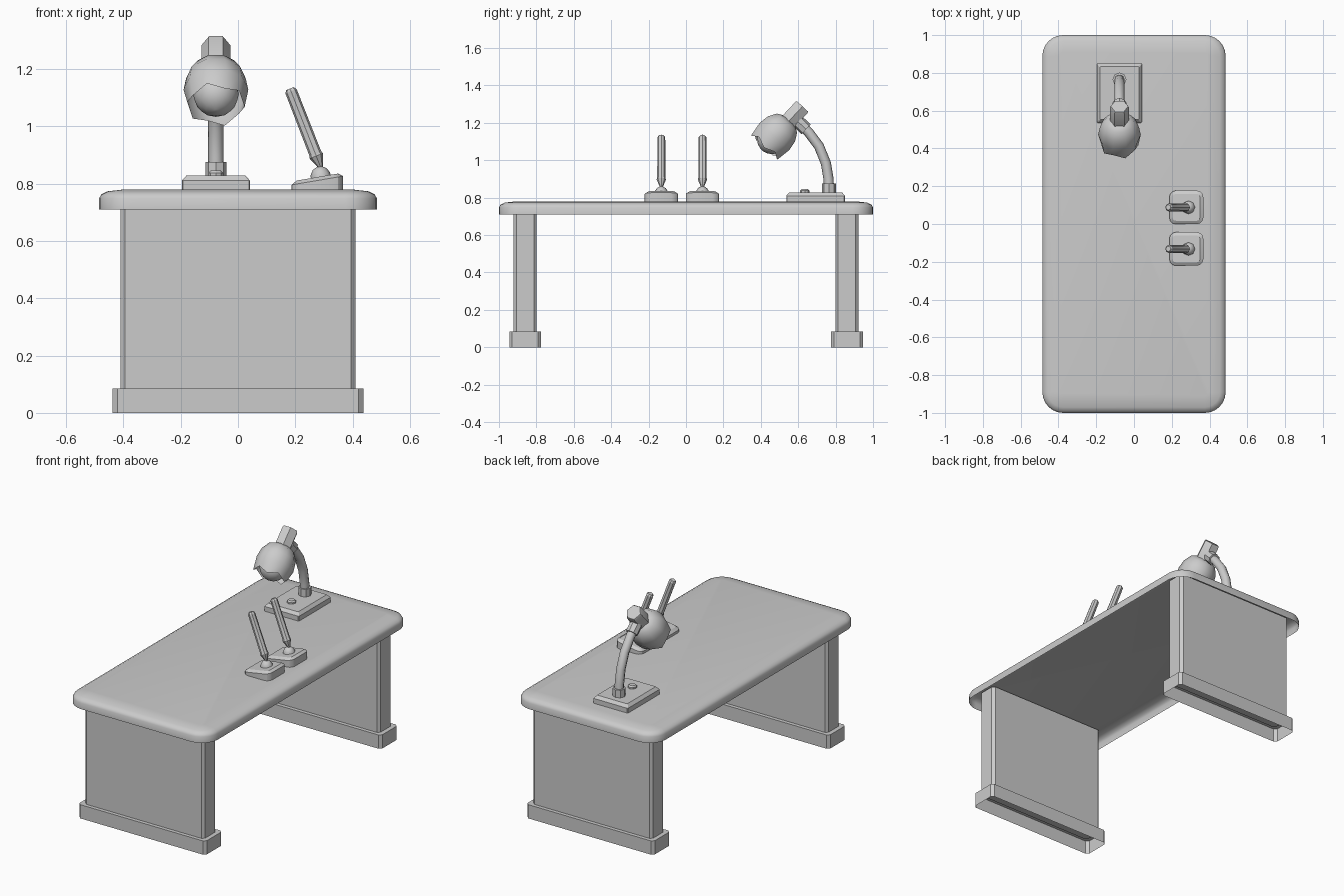
import bpy, bmesh, math
from mathutils import Vector

cube = bpy.data.objects.get("Cube")
if cube:
    bpy.data.objects.remove(cube, do_unlink=True)

GREY = (0.6, 0.6, 0.6, 1.0)
grey = bpy.data.materials.new("plain_grey")
grey.use_nodes = True
grey.diffuse_color = GREY
grey.node_tree.nodes["Principled BSDF"].inputs["Base Color"].default_value = GREY


def loft(name, rings, bottom=True, top=True, angle=30):
    """Skin a stack of equal-sized rings, with optional end caps."""
    bm = bmesh.new()
    loops = [[bm.verts.new(p) for p in ring] for ring in rings]
    n = len(loops[0])
    for a, b in zip(loops, loops[1:]):
        for i in range(n):
            j = (i + 1) % n
            bm.faces.new((a[i], a[j], b[j], b[i]))
    if bottom:
        bm.faces.new(loops[0][::-1])
    if top:
        bm.faces.new(loops[-1])
    mesh = bpy.data.meshes.new(name)
    bm.to_mesh(mesh)
    bm.free()
    mesh.materials.append(grey)
    obj = bpy.data.objects.new(name, mesh)
    bpy.context.collection.objects.link(obj)
    bpy.ops.object.select_all(action='DESELECT')
    obj.select_set(True)
    bpy.context.view_layer.objects.active = obj
    bpy.ops.object.shade_smooth_by_angle(angle=math.radians(angle))
    return obj


def rounded_rect(cx, cy, hx, hy, radius, seg, height):
    """Rounded rectangle ring; height is a function of x."""
    ring = []
    corners = ((1, 1), (-1, 1), (-1, -1), (1, -1))
    for k, (sx, sy) in enumerate(corners):
        for s in range(seg + 1):
            a = math.pi / 2 * (k + s / seg)
            x = cx + sx * (hx - radius) + radius * math.cos(a)
            y = cy + sy * (hy - radius) + radius * math.sin(a)
            ring.append((x, y, height(x)))
    return ring


def slab(name, cx, cy, hx, hy, radius, seg, profile, **caps):
    """Stack of rounded rectangles from (inset, z) pairs."""
    rings = [rounded_rect(cx, cy, hx - d, hy - d, max(radius - d, 0.004), seg,
                          lambda x, z=z: z) for d, z in profile]
    return loft(name, rings, **caps)


def turned(name, origin, direction, profile, seg, angle=30, wave=0, **caps):
    """Revolve (distance, radius) pairs about an axis; wave zigzags the last ring."""
    d = Vector(direction).normalized()
    u = Vector((1, 0, 0))
    u = (u - d * u.dot(d)).normalized()
    v = d.cross(u)
    rings = []
    for t, r in profile:
        ring = []
        for i in range(seg):
            a = math.tau * i / seg
            w = wave * (-1) ** i if t == profile[-1][0] else 0
            ring.append(Vector(origin) + d * (t + w) + (u * math.cos(a) + v * math.sin(a)) * r)
        rings.append(ring)
    return loft(name, rings, angle=angle, **caps)


# Table top: a softly crowned shell, open underneath
slab("table_top", 0, 0, 0.485, 1.0, 0.11, 6,
     [(0, 0.71), (0, 0.748), (0.008, 0.762), (0.03, 0.773), (0.09, 0.78)],
     bottom=False, angle=40)

# Panel legs with hollow skirting plinths
for side, y in (("front", -0.86), ("back", 0.86)):
    slab(side + "_leg", 0, y, 0.41, 0.062, 0.015, 1, [(0, 0.08), (0, 0.765)])
    slab(side + "_plinth", 0, y, 0.437, 0.085, 0.016, 1,
         [(0, 0), (0, 0.085)], bottom=False)

# Lamp foot, button and collar
LX = -0.077
slab("lamp_base", LX, 0.693, 0.119, 0.157, 0.004, 1,
     [(0, 0.78), (0, 0.81), (0.016, 0.828)])
turned("lamp_button", (LX, 0.635, 0.825), (0, 0, 1),
       [(0, 0.026), (0.012, 0.026), (0.02, 0.018)], 8)
turned("lamp_collar", (LX, 0.765, 0.825), (0, 0, 1),
       [(0, 0.037), (0.05, 0.037)], 8)

# Curved lamp arm
curve = bpy.data.curves.new("lamp_arm", 'CURVE')
curve.dimensions = '3D'
curve.bevel_depth = 0.027
curve.bevel_resolution = 2
curve.use_fill_caps = True
path = [(0.765, 0.83), (0.762, 0.9), (0.748, 0.984), (0.711, 1.075),
        (0.655, 1.15), (0.59, 1.215)]
spline = curve.splines.new('POLY')
spline.points.add(len(path) - 1)
for point, (y, z) in zip(spline.points, path):
    point.co = (LX, y, z, 1)
spline.use_smooth = True
curve.materials.append(grey)
bpy.context.collection.objects.link(bpy.data.objects.new("lamp_arm", curve))
turned("arm_collar", (LX, 0.642, 1.165), (0, -0.72, 0.69),
       [(0, 0.036), (0.06, 0.036)], 8)

# Lamp head: hexagonal cap, open shade and bulb along one tilted axis
HEAD = Vector((LX, 0.623, 1.288))
AXIS = Vector((0, -0.68, -0.73)).normalized()
turned("lamp_cap", HEAD, AXIS, [(0, 0.046), (0.008, 0.051), (0.125, 0.051)], 6)
turned("lamp_shade", HEAD, AXIS,
       [(0.105, 0.045), (0.122, 0.078), (0.165, 0.104), (0.22, 0.113),
        (0.29, 0.1)], 10, angle=50, wave=0.012, top=False)
bulb = [(0.24 - 0.08 * math.cos(a), 0.08 * math.sin(a))
        for a in (math.pi * (0.03 + 0.94 * k / 8) for k in range(9))]
turned("lamp_bulb", HEAD, AXIS, bulb, 12, angle=50)

# Two pens in wedge-shaped stands
for label, y in (("front", -0.132), ("back", 0.088)):
    def slope(x):
        return 0.796 + 0.17 * (x - 0.19)
    layers = [(0, lambda x: 0.78), (0, slope),
              (0.018, lambda x: slope(x) + 0.012)]
    rings = [rounded_rect(0.277, y, 0.09 - d, 0.089 - d, 0.035 - d, 3, h)
             for d, h in layers]
    loft(label + "_pen_stand", rings)
    turned(label + "_pen_socket", (0.29, y, 0.815), (-0.15, 0, 1),
           [(0, 0.036), (0.02, 0.034), (0.036, 0.024), (0.044, 0.01)], 8, angle=50)
    turned(label + "_pen", (0.291, y, 0.85), (-0.111, 0, 0.285),
           [(0, 0.005), (0.05, 0.025), (0.06, 0.022), (0.292, 0.021),
            (0.302, 0.014)], 8)
